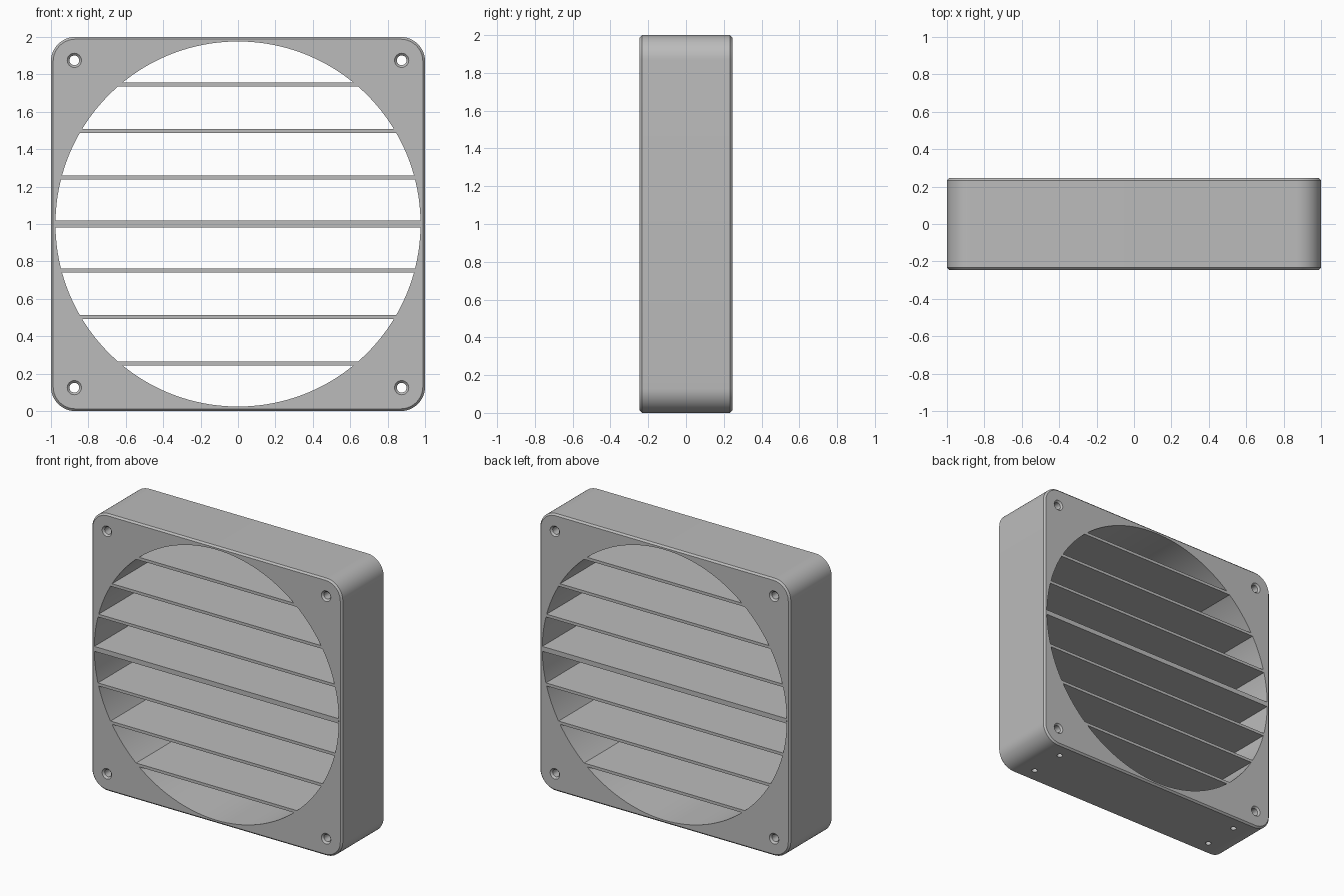
import bpy, bmesh, math
from mathutils import Matrix, Vector

if "Cube" in bpy.data.objects:
    bpy.data.objects.remove(bpy.data.objects["Cube"], do_unlink=True)

HALF_DEPTH = 0.245
BORE = 0.976
CORNER = 0.13
CHAMFER = 0.012

grey = bpy.data.materials.new("plain grey")
grey.use_nodes = True
COLOUR = (0.5, 0.5, 0.5, 1)
grey.diffuse_color = COLOUR
grey.node_tree.nodes["Principled BSDF"].inputs["Base Color"].default_value = COLOUR


def make_object(name, bm):
    bmesh.ops.recalc_face_normals(bm, faces=bm.faces)
    mesh = bpy.data.meshes.new(name)
    bm.to_mesh(mesh)
    bm.free()
    mesh.materials.append(grey)
    obj = bpy.data.objects.new(name, mesh)
    bpy.context.collection.objects.link(obj)
    return obj


def revolve(bm, profile, matrix, sides):
    """Closed solid from (radius, height) pairs turned about local z."""
    rings = [[bm.verts.new(matrix @ Vector((r * math.cos(a), r * math.sin(a), h)))
              for a in (math.tau * i / sides for i in range(sides))]
             for r, h in profile]
    for low, high in zip(rings, rings[1:]):
        for i in range(sides):
            j = (i + 1) % sides
            bm.faces.new((low[i], low[j], high[j], high[i]))
    bm.faces.new(rings[0])
    bm.faces.new(rings[-1])


# Frame: block with rounded corners and chamfered front and back rims
bm = bmesh.new()
bmesh.ops.create_cube(bm, size=2, matrix=Matrix.Translation((0, 0, 1))
                      @ Matrix.Diagonal((1, HALF_DEPTH, 1, 1)))
corners = [e for e in bm.edges if abs(e.verts[0].co.y - e.verts[1].co.y) > 0.1]
bmesh.ops.bevel(bm, geom=corners, offset=CORNER, offset_type='OFFSET',
                segments=12, profile=0.5, affect='EDGES')
rims = [e for e in bm.edges if abs(e.verts[0].co.y - e.verts[1].co.y) < 0.1]
bmesh.ops.bevel(bm, geom=rims, offset=CHAMFER, offset_type='OFFSET',
                segments=1, profile=0.5, affect='EDGES')
frame = make_object("frame", bm)

# Cutter: main bore, countersunk screw holes and blind holes underneath
bm = bmesh.new()
along_y = Matrix.Rotation(math.radians(90), 4, 'X')
revolve(bm, [(BORE, -0.4), (BORE, 0.4)], Matrix.Translation((0, 0, 1)) @ along_y, 160)
sink = HALF_DEPTH - CHAMFER
screw = [(0.048, -HALF_DEPTH - 0.01), (0.026, -sink), (0.026, sink), (0.048, HALF_DEPTH + 0.01)]
for sx in (-1, 1):
    for sz in (-1, 1):
        revolve(bm, screw, Matrix.Translation((sx * 0.875, 0, 1 + sz * 0.875)) @ along_y, 32)
    for sy in (-1, 1):
        revolve(bm, [(0.02, -0.05), (0.02, 0.15)],
                Matrix.Translation((sx * 0.77, sy * 0.133, 0)), 24)
cutter = make_object("hole_cutter", bm)
cutter.hide_render = True

cut = frame.modifiers.new("holes", 'BOOLEAN')
cut.operation = 'DIFFERENCE'
cut.solver = 'EXACT'
cut.object = cutter
bpy.ops.object.select_all(action='DESELECT')
frame.select_set(True)
bpy.context.view_layer.objects.active = frame
bpy.ops.object.modifier_apply(modifier=cut.name)
bpy.data.objects.remove(cutter, do_unlink=True)
bpy.ops.object.shade_smooth_by_angle(angle=math.radians(30))

# Slats: full-depth horizontal blades, ends trimmed to the bore
for n in range(-3, 4):
    half = 0.0175 if n == 0 else 0.0105
    bm = bmesh.new()
    outline = []
    for side, edge in ((-1, -half), (1, -half), (1, half), (-1, half)):
        z = n * 0.2485 + edge
        outline.append(bm.verts.new((side * math.sqrt(BORE ** 2 - z * z), -HALF_DEPTH, 1 + z)))
    face = bm.faces.new(outline)
    grown = bmesh.ops.extrude_face_region(bm, geom=[face])
    bmesh.ops.translate(bm, vec=(0, 2 * HALF_DEPTH, 0),
                        verts=[v for v in grown["geom"] if isinstance(v, bmesh.types.BMVert)])
    make_object(f"slat_{n + 4}", bm)
